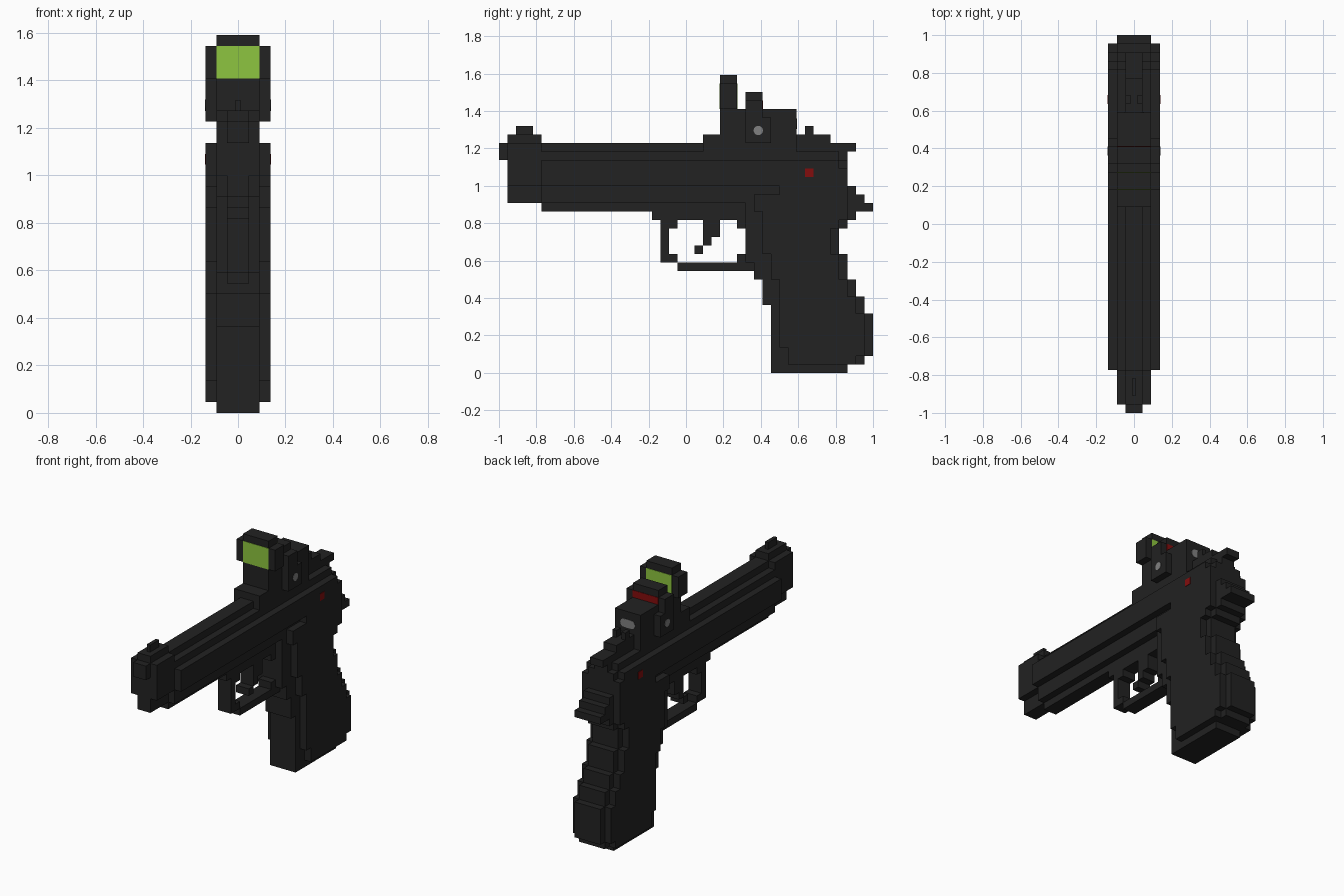
import bpy, bmesh, math
from mathutils import Matrix

if "Cube" in bpy.data.objects:
    bpy.data.objects.remove(bpy.data.objects["Cube"])

U = 1 / 22  # one block step; all sizes below are in block steps


def material(name, col):
    m = bpy.data.materials.new(name)
    m.diffuse_color = (*col, 1)
    m.use_nodes = True
    m.node_tree.nodes["Principled BSDF"].inputs["Base Color"].default_value = m.diffuse_color
    return m


BLACK = material("matte black", (0.016, 0.016, 0.016))
GREEN = material("lens green", (0.27, 0.56, 0.05))
RED = material("dark red", (0.23, 0.004, 0.004))
GREY = material("mid grey", (0.22, 0.22, 0.22))


def finish(name, bm, mat):
    bmesh.ops.scale(bm, vec=(U, U, U), verts=bm.verts)
    bmesh.ops.recalc_face_normals(bm, faces=bm.faces)
    me = bpy.data.meshes.new(name)
    bm.to_mesh(me)
    bm.free()
    me.materials.append(mat)
    ob = bpy.data.objects.new(name, me)
    bpy.context.collection.objects.link(ob)
    return ob


def stepped(name, half, z0, rows, mat=BLACK):
    """Stepped side profile, extruded to +-half. rows: (z top, y front, y back)."""
    front, back, z = [], [], z0
    for zt, a, b in rows:
        front += [(a, z), (a, zt)]
        back += [(b, z), (b, zt)]
        z = zt
    pts = []
    for p in front + back[::-1]:
        if not pts or pts[-1] != p:
            pts.append(p)
    bm = bmesh.new()
    f = bm.faces.new([bm.verts.new((-half, y, z)) for y, z in pts])
    ext = bmesh.ops.extrude_face_region(bm, geom=[f])
    verts = [v for v in ext["geom"] if isinstance(v, bmesh.types.BMVert)]
    bmesh.ops.translate(bm, vec=(2 * half, 0, 0), verts=verts)
    return finish(name, bm, mat)


def box(name, x, y, z, mat=BLACK):
    bm = bmesh.new()
    bmesh.ops.create_cube(bm, size=1)
    for v in bm.verts:
        for i, (a, b) in enumerate((x, y, z)):
            v.co[i] = a if v.co[i] < 0 else b
    return finish(name, bm, mat)


def disc(name, centre, r, axis, mat, stretch=0.0):
    """Thin round plate; stretch pulls the two halves apart into a pill."""
    bm = bmesh.new()
    bmesh.ops.create_cone(bm, cap_ends=True, segments=16, radius1=r, radius2=r, depth=0.12)
    for v in bm.verts:
        v.co.x += math.copysign(stretch, v.co.x) if abs(v.co.x) > 1e-4 else 0
    rot = Matrix.Rotation(math.pi / 2, 3, 'Y' if axis == 'x' else 'X')
    bmesh.ops.rotate(bm, matrix=rot, verts=bm.verts)
    bmesh.ops.translate(bm, vec=centre, verts=bm.verts)
    return finish(name, bm, mat)


# Slide: three stacked widths, plus narrower muzzle
stepped("slide_and_grip_sides", 3, 1, [
    (2, 12, 20), (3, 12, 21), (7, 11, 21), (9, 11, 20), (11, 11, 19),
    (12, 10, 18), (14, 10, 18), (17, 9, 17), (18, 9, 18), (19, 9, 19),
    (21, 8, 19), (22, 11, 19), (24, -17, 19), (25, -17, 18)])
stepped("slide_shoulder", 2, 22, [(25, -17, 19), (26, -17, 18)])
stepped("slide_top", 1, 25, [(26, -17, 19), (27, -17, 20)])
stepped("muzzle", 2, 22, [(27, -21, -17)])
stepped("muzzle_lower", 1, 20, [(22, -21, -17)])
stepped("muzzle_top", 1, 27, [(28, -21, -17)])
stepped("barrel_tip", 1, 25, [(27, -22, -21)])
stepped("front_sight", 0.25, 28, [(29, -20, -18)])

# Grip core and frame
stepped("grip_core", 2, 0, [
    (1, 10, 19), (2, 10, 21), (7, 10, 22), (8, 10, 21), (9, 9, 21),
    (11, 9, 20), (12, 8, 19), (13, 8, 19), (14, 7, 19), (17, 7, 18),
    (18, 7, 19), (19, 7, 20), (20, 7, 22), (21, -17, 21), (22, -17, 20)])
stepped("frame_rail", 1, 18, [(19, -4, 9), (20, -17, 9)])

# Trigger guard
stepped("guard_front", 1, 13, [(14, -3, -1), (17, -3, -2), (18, -3, -1)])
stepped("guard_bottom", 1, 12, [(13, -1, 8)])
for i, z in enumerate((13, 17)):
    box(f"guard_rear_corner_{i}", (-1, 1), (6, 8), (z, z + 1))
stepped("trigger", 1, 14, [(15, 1, 2), (16, 2, 3), (18, 2, 4)])

# Optic
stepped("optic_base", 2, 26, [(28, 2, 13)])
stepped("optic_body", 2, 28, [(31, 4, 13)])
stepped("optic_post", 3, 31, [(34, 4, 6)])
stepped("optic_post_cap", 2, 34, [(35, 4, 6)])
stepped("optic_side_panels", 3, 27, [(30, 7, 10), (32, 7, 9)])
stepped("optic_emitter", 2, 32, [(33, 7, 9)])
for n, y in (("front", 4), ("back", 6)):
    box(f"lens_{n}", (-2, 2), (y - 0.06, y + 0.06), (31, 34), GREEN)
box("emitter_window", (-2, 2), (8.94, 9.06), (31, 32), RED)
disc("optic_rear_button", (0, 13, 29.3), 0.6, 'y', GREY, 0.55)

# Rear sight
stepped("rear_sight_base", 1, 27, [(28, 13, 17)])
for s in (-1, 1):
    n = "left" if s < 0 else "right"
    box(f"rear_sight_post_{n}", sorted((s * 0.4, s * 1)), (14, 15), (28, 29))
    disc(f"optic_screw_{n}", (s * 3, 8.5, 28.5), 0.55, 'x', GREY)
    box(f"safety_mark_{n}", (s * 3 - 0.06, s * 3 + 0.06), (14, 15), (23, 24), RED)
